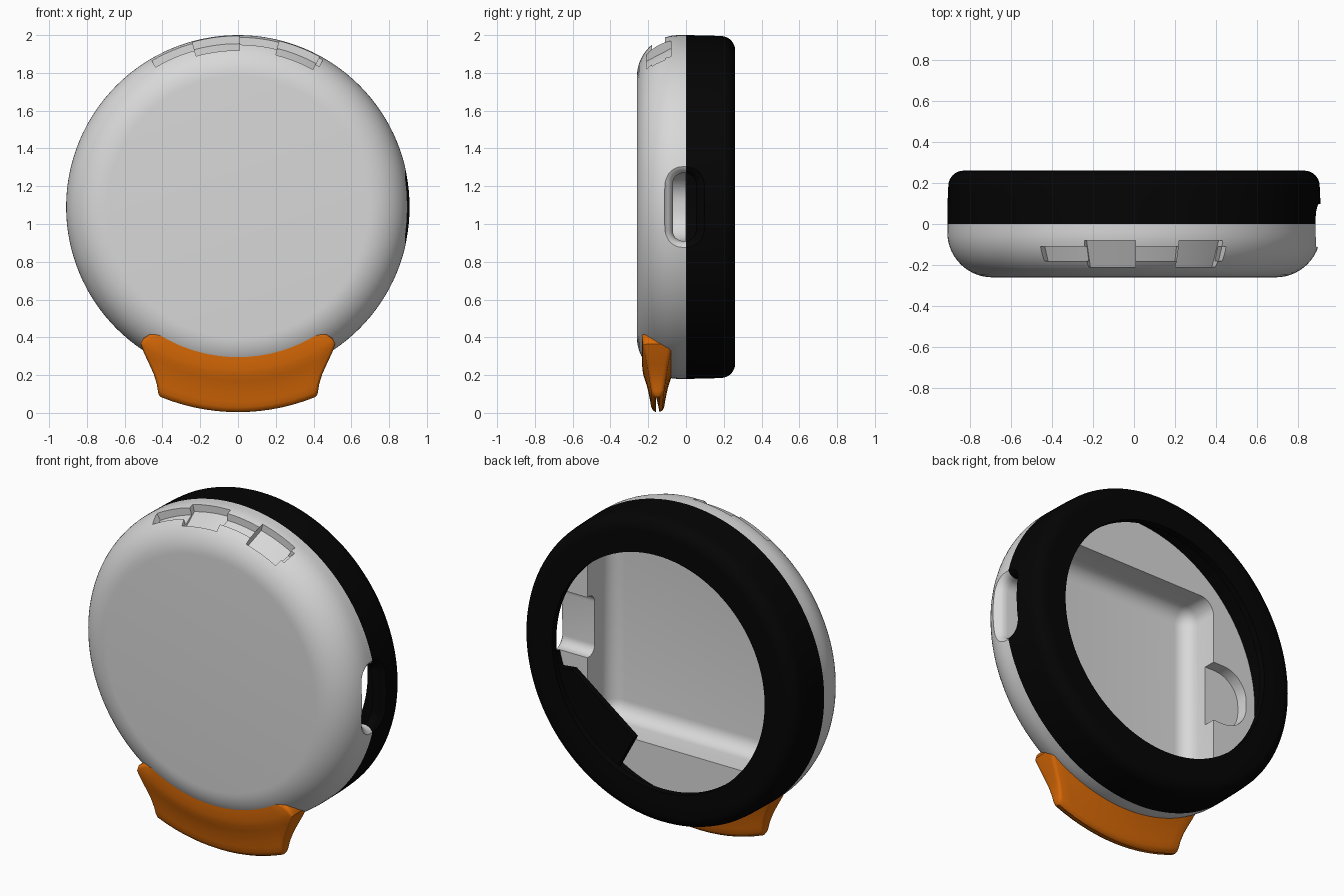
import bpy, bmesh, math
from mathutils import Vector

if "Cube" in bpy.data.objects:
    bpy.data.objects.remove(bpy.data.objects["Cube"])

CZ = 1.09  # height of the disc centre


def material(name, rgb):
    m = bpy.data.materials.new(name)
    m.diffuse_color = (*rgb, 1)
    m.use_nodes = True
    m.node_tree.nodes["Principled BSDF"].inputs["Base Color"].default_value = m.diffuse_color
    return m


GREY = material("light_grey", (0.69, 0.69, 0.69))
BLACK = material("black", (0.0012, 0.0012, 0.0012))
ORANGE = material("orange", (0.68, 0.14, 0.002))


def to_object(name, bm, mat=None):
    bmesh.ops.recalc_face_normals(bm, faces=bm.faces)
    me = bpy.data.meshes.new(name)
    bm.to_mesh(me)
    bm.free()
    ob = bpy.data.objects.new(name, me)
    bpy.context.collection.objects.link(ob)
    if mat:
        me.materials.append(mat)
    return ob


def arc(cr, cy, rad, a0, a1, n):
    """Points on a circular arc, angles in degrees."""
    return [(cr + rad * math.cos(math.radians(a0 + (a1 - a0) * i / n)),
             cy + rad * math.sin(math.radians(a0 + (a1 - a0) * i / n))) for i in range(n + 1)]


def lathe(name, profile, mat, steps=128):
    """Spin a closed (radius, y) outline about the disc axis."""
    bm = bmesh.new()
    vs = [bm.verts.new((r, y, CZ)) for r, y in profile]
    es = [bm.edges.new((vs[i], vs[(i + 1) % len(vs)])) for i in range(len(vs))]
    bmesh.ops.spin(bm, geom=vs + es, cent=(0, 0, CZ), axis=(0, 1, 0),
                   angle=2 * math.pi, steps=steps)
    bmesh.ops.remove_doubles(bm, verts=bm.verts, dist=1e-5)
    bmesh.ops.dissolve_degenerate(bm, edges=bm.edges, dist=1e-6)
    return to_object(name, bm, mat)


def loft(name, sections, mat=None):
    """Join rings of points and close both ends."""
    bm = bmesh.new()
    rings = [[bm.verts.new(p) for p in s] for s in sections]
    n = len(rings[0])
    for p, q in zip(rings, rings[1:]):
        for k in range(n):
            bm.faces.new((p[k], p[(k + 1) % n], q[(k + 1) % n], q[k]))
    bm.faces.new(rings[0])
    bm.faces.new(rings[-1])
    return to_object(name, bm, mat)


def box(lo, hi, bevel, axis=None):
    """Box cutter; rounds all edges, or only the edges along one axis."""
    bm = bmesh.new()
    bmesh.ops.create_cube(bm, size=1)
    for v in bm.verts:
        v.co = Vector([(lo[i] + hi[i]) / 2 + v.co[i] * (hi[i] - lo[i]) for i in range(3)])
    es = [e for e in bm.edges if axis is None
          or abs(e.verts[0].co[axis] - e.verts[1].co[axis]) > 1e-4]
    bmesh.ops.bevel(bm, geom=es, offset=bevel, segments=8, profile=0.5, affect='EDGES')
    return to_object("cutter", bm)


def surface(y):
    """Radius of the front shell at depth y."""
    return 0.69 + math.sqrt(0.22 ** 2 - (y + 0.04) ** 2)


def slot_block(a0, a1, y0, y1, n=10):
    """Curved slot cutter whose floor follows the shell; degrees from straight up."""
    rings = []
    for i in range(n + 1):
        a = math.radians(a0 + (a1 - a0) * i / n)
        rings.append([(r * math.sin(a), y, CZ + r * math.cos(a))
                      for r, y in ((surface(y0) - 0.035, y0), (1.0, y0),
                                   (1.0, y1), (surface(y1) - 0.042, y1))])
    return loft("cutter", rings)


def port(x0):
    """Port opening that flares smoothly towards the outer rim."""
    rings = []
    for x, off in ((x0, 0), (0.83, 0), (0.855, 0.005), (0.87, 0.014), (0.88, 0.026),
                   (0.888, 0.04), (0.90, 0.047), (1.0, 0.055)):
        rad, pts = 0.055 + off, []
        for sy, sz, st in ((1, 1, 0), (-1, 1, 90), (-1, -1, 180), (1, -1, 270)):
            pts += arc(-0.01 + sy * 0.005, CZ + sz * 0.125, rad, st, st + 90, 8)
        rings.append([(x, y, z) for y, z in pts])
    return loft("cutter", rings)


def cut(ob, *cutters):
    for c in cutters:
        m = ob.modifiers.new("cut", 'BOOLEAN')
        m.operation = 'DIFFERENCE'
        m.solver = 'EXACT'
        m.object = c
        bpy.context.view_layer.objects.active = ob
        bpy.ops.object.modifier_apply(modifier=m.name)
        bpy.data.objects.remove(c)


def smooth(ob):
    bpy.ops.object.select_all(action='DESELECT')
    ob.select_set(True)
    bpy.context.view_layer.objects.active = ob
    bpy.ops.object.shade_smooth_by_angle(angle=math.radians(32))


# Front shell: rounded disc with a square pocket, a port and a side recess
shell = lathe("front_shell",
              [(0, 0), (0.91, 0)] + arc(0.69, -0.04, 0.22, 0, -90, 14) + [(0, -0.26)], GREY)
cut(shell, box((-0.56, -0.222, CZ - 0.58), (0.65, 0.3, CZ + 0.56), 0.09),
    port(0.5), box((-0.79, -0.07, 0.91), (-0.3, 0.1, 1.27), 0.16, 1))

# Stepped slot along the top edge
for a0, a1, wide in ((-30.5, -15.5, 0), (-15.5, 0.5, 1), (0.5, 14, 0),
                     (14, 28.5, 1), (28.4, 30, 0)):
    y0, y1 = (-0.21, -0.08) if wide else (-0.18, -0.11)
    cut(shell, slot_block(a0, a1, y0, y1))
smooth(shell)

# Back ring: thin inner lip around the opening, wide groove inside
ring = lathe("back_ring",
             [(0.85, 0), (0.91, 0), (0.908, 0.12)] + arc(0.83, 0.185, 0.075, 0, 90, 8)
             + [(0.70, 0.26), (0.70, 0.22), (0.85, 0.20)], BLACK)
cut(ring, port(0.78))
smooth(ring)

# Inner web: flat corner plate inside the ring, below the port
outline = [(0.677, -0.22), (0.274, -0.52)] + arc(0, 0, 0.86, -62, -16, 12)
loft("inner_web", [[(x, y, CZ + z) for x, z in outline] for y in (0.06, 0.10)], BLACK)

# Foot: flared fin lofted outward from the lower rim
# (radius, half angle in degrees, half thickness)
rows = [(0.79, 32, 0.083), (0.82, 34.8, 0.083), (0.86, 35.8, 0.081), (0.89, 35.4, 0.076),
        (0.92, 32.7, 0.066), (0.955, 29.5, 0.055), (0.99, 26.8, 0.047), (1.03, 24.7, 0.039),
        (1.06, 23.6, 0.034), (1.077, 23.0, 0.025), (1.086, 22.2, 0.010)]
sections = []
for r, half, t in rows:
    rad = min(0.022, t * 0.8)          # corner rounding of the section
    w = r * math.radians(half)
    pts = []
    for sx, sy, start in ((1, 1, 0), (-1, 1, 90), (-1, -1, 180), (1, -1, 270)):
        pts += arc(sx * (w - rad), sy * (t - rad), rad, start, start + 90, 4)
        # extra points along the long faces keep the curve round
        if start in (0, 180):
            pts += [(sx * (w - rad) * (1 - 2 * k / 14), sy * t) for k in range(1, 14)]
    sections.append([(r * math.sin(s / r), -0.15 + y, CZ - r * math.cos(s / r))
                     for s, y in pts])
smooth(loft("foot", sections, ORANGE))
